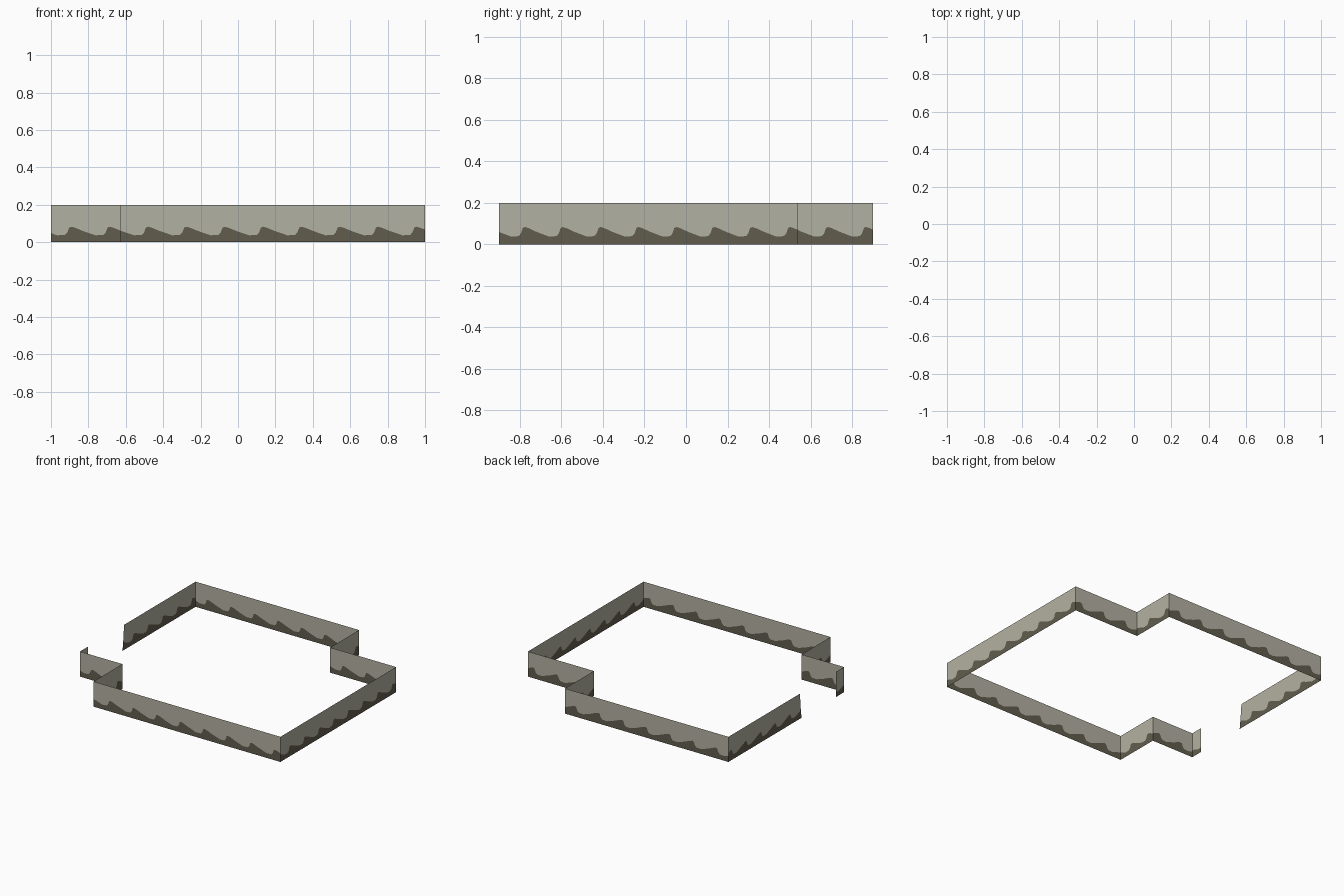
import bpy, math

if "Cube" in bpy.data.objects:
    bpy.data.objects.remove(bpy.data.objects["Cube"])

H = 0.198  # wall height

def material(name, rgb):
    m = bpy.data.materials.new(name)
    m.diffuse_color = (*rgb, 1)
    m.use_nodes = True
    m.node_tree.nodes["Principled BSDF"].inputs["Base Color"].default_value = m.diffuse_color
    return m

light = material("pale_grey_stone", (0.45, 0.44, 0.36))
dark = material("dark_grey_stone", (0.12, 0.11, 0.076))

# One repeat of the wavy dark base band: (phase, height)
WAVE = [(0.0, 0.083), (0.1, 0.077), (0.3, 0.060), (0.53, 0.044), (0.63, 0.037),
        (0.83, 0.039), (0.89, 0.052), (0.94, 0.079), (1.0, 0.083)]

def wave(phase):
    p = phase % 1
    for (a, ha), (b, hb) in zip(WAVE, WAVE[1:]):
        if a <= p <= b:
            return ha + (hb - ha) * (p - a) / (b - a)
    return WAVE[0][1]

def wall(name, p, q, lean=0.0):
    """Thin upright sheet from p to q; its far end leans in y by 'lean' at the top."""
    axis = 0 if abs(q[0] - p[0]) > 1e-6 else 1
    period, peak = ((0.205, -0.89), (0.1825, -0.775))[axis]
    a, b = p[axis], q[axis]
    lo, hi = min(a, b), max(a, b)
    stops = {lo, hi}
    for k in range(-2, 12):
        for ph, _ in WAVE[:-1]:
            s = peak + period * (k + ph)
            if lo + 0.002 < s < hi - 0.002:
                stops.add(s)
    verts, faces = [], []
    for s in sorted(stops, reverse=a > b):
        for z in (0, wave((s - peak) / period), H):
            co = [p[0], p[1], z]
            co[axis] = s + (lean * z / H if s == b else 0)
            verts.append(co)
    for i in range(0, len(verts) - 3, 3):
        for j in (0, 1):
            faces.append((i + j, i + j + 3, i + j + 4, i + j + 1))
    me = bpy.data.meshes.new(name)
    me.from_pydata(verts, [], faces)
    me.materials.append(light)
    me.materials.append(dark)
    for f in me.polygons:  # lower row dark, upper row light
        f.material_index = 1 - f.index % 2
    ob = bpy.data.objects.new(name, me)
    bpy.context.collection.objects.link(ob)

# Footprint, counter-clockwise, with a doorway gap on the left side
PATH = [(-1, -0.44), (-1, -0.54), (-0.63, -0.54), (-0.63, -0.9), (1, -0.9),
        (1, 0.54), (0.425, 0.54), (0.425, 0.9), (-1, 0.9), (-1, -0.01)]
NAMES = ["left_stub_wall", "front_notch_wall", "front_notch_side", "front_wall",
         "right_wall", "back_notch_wall", "back_notch_side", "back_wall", "left_wall"]
for n, p, q in zip(NAMES, PATH, PATH[1:]):
    wall(n, p, q, 0.025 if n == "left_wall" else 0.0)
